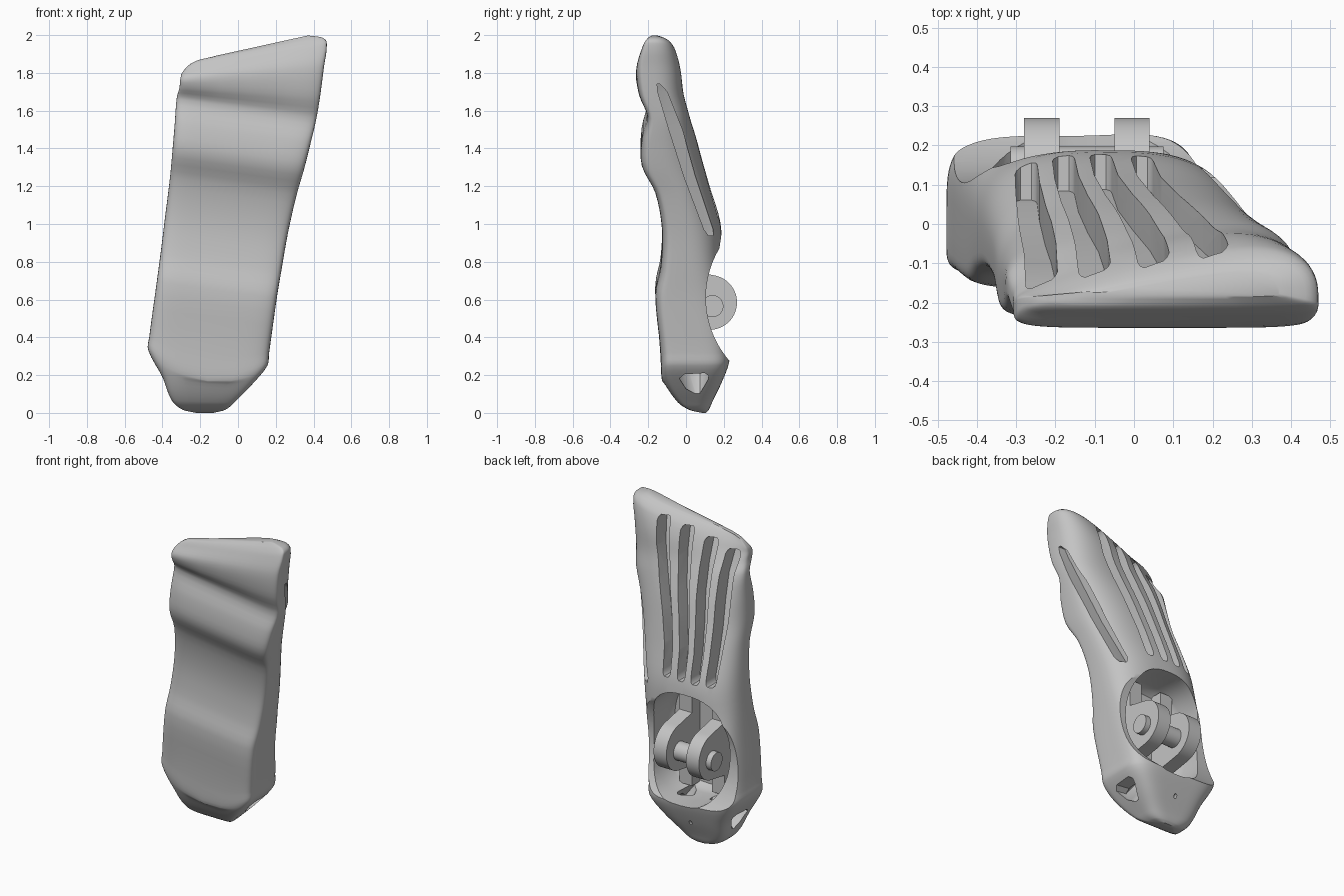
import bpy, bmesh, math

cube = bpy.data.objects.get("Cube")
if cube:
    bpy.data.objects.remove(cube, do_unlink=True)

grey = bpy.data.materials.new("plain grey")
grey.use_nodes = True
colour = (0.55, 0.55, 0.55, 1)
grey.diffuse_color = colour
grey.node_tree.nodes["Principled BSDF"].inputs["Base Color"].default_value = colour


def loft(name, rings):
    """Closed skin through equal-sized rings of points."""
    bm = bmesh.new()
    loops = [[bm.verts.new(p) for p in ring] for ring in rings]
    n = len(loops[0])
    for a, b in zip(loops, loops[1:]):
        for i in range(n):
            j = (i + 1) % n
            bm.faces.new((a[i], a[j], b[j], b[i]))
    bm.faces.new(loops[0])
    bm.faces.new(loops[-1])
    bmesh.ops.recalc_face_normals(bm, faces=bm.faces)
    mesh = bpy.data.meshes.new(name)
    bm.to_mesh(mesh)
    bm.free()
    mesh.materials.append(grey)
    obj = bpy.data.objects.new(name, mesh)
    bpy.context.collection.objects.link(obj)
    return obj


def activate(obj):
    bpy.ops.object.select_all(action='DESELECT')
    obj.select_set(True)
    bpy.context.view_layer.objects.active = obj


def cut(body, cutter):
    mod = body.modifiers.new("cut", 'BOOLEAN')
    mod.operation, mod.solver, mod.object = 'DIFFERENCE', 'EXACT', cutter
    activate(body)
    bpy.ops.object.modifier_apply(modifier=mod.name)
    bpy.data.objects.remove(cutter, do_unlink=True)


def power(v, n):
    return math.copysign(abs(v) ** (2 / n), v)


def oval(cx, cz, rx, rz, n=2, count=48):
    angles = [math.tau * i / count for i in range(count)]
    return [(cx + rx * power(math.cos(a), n), cz + rz * power(math.sin(a), n)) for a in angles]


# Foot stations: z, left x, right x, sole y, instep y, tilt, slope, instep squareness
STATIONS = [
    (0.00, -.22, -.13, .085, .105, 0, 0, 3),
    (0.015, -.29, -.07, .02, .12, 0, 0, 3),
    (0.06, -.35, -.02, -.045, .14, 0, -.03, 4),
    (0.17, -.40, .075, -.11, .19, 0, -.08, 5),
    (0.29, -.475, .155, -.13, .23, 0, -.13, 5),
    (0.36, -.47, .165, -.135, .225, 0, -.13, 5),
    (0.65, -.43, .205, -.163, .20, 0, -.14, 4),
    (0.80, -.41, .23, -.135, .19, 0, -.14, 3.2),
    (1.00, -.385, .265, -.128, .183, 0, -.14, 2.6),
    (1.20, -.36, .31, -.165, .125, .01, -.14, 2.5),
    (1.34, -.347, .35, -.235, .085, .02, -.14, 2.5),
    (1.48, -.335, .385, -.235, .045, .03, -.14, 2.5),
    (1.61, -.325, .415, -.207, .0, .05, -.14, 2.5),
    (1.70, -.31, .435, -.25, -.03, .06, -.06, 2.5),
    (1.80, -.305, .455, -.264, -.055, .08, .08, 2.5),
    (1.88, -.285, .47, -.235, -.085, .08, .17, 2.5),
    (1.925, -.22, .45, -.21, -.115, .07, .18, 2.5),
    (1.945, -.11, .37, -.185, -.14, .04, .22, 2.5),
]


def station(z):
    """Smoothly blended foot measurements at height z."""
    s = STATIONS
    z = min(max(z, s[0][0]), s[-1][0])
    i = max(k for k in range(len(s) - 1) if s[k][0] <= z)
    h = s[i + 1][0] - s[i][0]
    t = (z - s[i][0]) / h

    def tangent(k, c):
        a, b = max(k - 1, 0), min(k + 1, len(s) - 1)
        return (s[b][c] - s[a][c]) / (s[b][0] - s[a][0]) * h
    return [(2*t**3 - 3*t**2 + 1) * s[i][c] + (t**3 - 2*t**2 + t) * tangent(i, c)
            + (3*t**2 - 2*t**3) * s[i + 1][c] + (t**3 - t**2) * tangent(i + 1, c)
            for c in range(1, 8)]


def foot_ring(z, count=80):
    xl, xr, sole, instep, tilt, slope, n = station(z)
    xc, hw = (xl + xr) / 2, (xr - xl) / 2
    mid = sole + 0.3 * (instep - sole)
    bow = 0.1 * math.exp(-((z - 0.29) / 0.09) ** 2)
    ring = []
    for i in range(count):
        a = math.tau * i / count
        c, s = math.cos(a), math.sin(a)
        e = n if s > 0 else 6
        u, v = power(c, e), power(s, e)
        y = mid + v * ((instep - mid) if s > 0 else (mid - sole))
        y += tilt * u * max(v, 0)
        drop = bow * (1 - u * u) * max(-v, 0)
        ring.append((xc + hw * u, y, z + slope * hw * u - drop))
    return ring


def instep_and_sole(x, z):
    """Depth of the upper surface and of the sole at x, z."""
    xl, xr, *_, slope, n = station(z)
    z -= slope * (x - (xl + xr) / 2)
    xl, xr, sole, instep, tilt, slope, n = station(z)
    u = max(-.97, min(.97, 2 * (x - (xl + xr) / 2) / (xr - xl)))
    mid = sole + 0.3 * (instep - sole)
    v = (1 - abs(u) ** n) ** (1 / n)
    return mid + (instep - mid) * v + tilt * u * v, sole


# Foot shell
heights = []
for a, b in zip(STATIONS, STATIONS[1:]):
    heights += [a[0] + (b[0] - a[0]) * k / 4 for k in range(4)]
foot = loft("foot_shell", [foot_ring(z) for z in heights + [STATIONS[-1][0]]])

# Ankle collar: dipped sides, then an oval socket
cut(foot, loft("collar_cutter", [[(x, y, z) for y, z in oval(.615, .61, .51, .51, 2, 96)]
                                 for x in (-.8, .8)]))
socket = [(-.07, .92), (-.04, .98), (0, 1), (.12, 1), (.5, 1.01)]
cut(foot, loft("socket_cutter", [[(x, y, z) for x, z in oval(-.117, .61, .268 * k, .345 * k, 2.6)]
                                 for y, k in socket]))

# Long slots over the toes
EASE = [(0, .6), (.012, .85), (.035, 1), (.2, 1), (.4, .95), (.6, .85), (.8, .75),
        (.96, .7), (.985, .6), (1, .35)]
for x0, z0, x1 in [(-.235, 1.79, -.275), (-.10, 1.84, -.18), (.05, 1.885, -.085), (.20, 1.92, .02)]:
    rings = []
    for t, k in EASE:
        s = t * t * (3 - 2 * t)
        x, z, w = x0 + (x1 - x0) * s, z0 + (1.03 - z0) * t, .04 * k
        y, sole = instep_and_sole(x, z)
        floor = max(y - .09, sole + .04)
        rings.append([(x - w, floor, z), (x + w, floor, z),
                      (x + w, y + .15, z), (x - w, y + .15, z)])
    cut(foot, loft("slot_cutter", rings))

# Slot along the inner side
rings = []
for y, z, w, d in [(-.145, 1.74, .008, .05), (-.125, 1.70, .025, .06), (-.055, 1.5, .035, .08),
                   (.02, 1.25, .03, .09), (.12, .97, .024, .12), (.13, .94, .012, .12)]:
    x = station(z)[1]
    rings.append([(x - d, y - w, z), (x + .2, y - w, z), (x + .2, y + w, z), (x - d, y + w, z)])
cut(foot, loft("side_slot_cutter", rings))

# Rounded triangular windows on both sides of the heel, bending up into the socket
WINDOW = [(-.075, .03), (-.05, .055), (.06, .062), (.08, .045), (.075, .02),
          (.035, -.055), (.015, -.062), (-.04, -.03)]
for path in [((.25, .135), (.03, .16), (-.1, .33)), ((-.6, .16), (-.37, .185), (-.22, .33))]:
    cut(foot, loft("window_cutter", [[(px, .04 + a, pz + b) for a, b in WINDOW]
                                     for px, pz in path]))

# Small hole at the back of the heel
cut(foot, loft("pin_hole_cutter", [[(x, y, z) for x, z in oval(-.16, .15, .01, .014, 2, 16)]
                                   for y in (.1, .4)]))

# Ankle hinge: two rounded ears, ribs and a pin
parts = [foot]
ear = [(-.1, .40), (-.1, .78)]
ear += [(.125 + .145 * math.cos(a), .585 + .145 * math.sin(a))
        for a in [math.radians(80 - 160 * i / 28) for i in range(29)]]
for side, x0 in (("right", -.28), ("left", -.05)):
    parts.append(loft(side + "_hinge_ear", [[(x, y, z) for y, z in ear] for x in (x0, x0 + .09)]))
    rib = [(x0, -.1), (x0 + .09, -.1), (x0 + .09, .01), (x0, .01)]
    parts.append(loft(side + "_hinge_rib", [[(x, y, z) for x, y in rib] for z in (.29, .93)]))
parts.append(loft("hinge_pin", [[(x, y, z) for y, z in oval(.14, .565, .058, .058)]
                                for x in (-.315, .075)]))

for part in parts:
    activate(part)
    bpy.ops.object.shade_smooth_by_angle(angle=math.radians(35))
